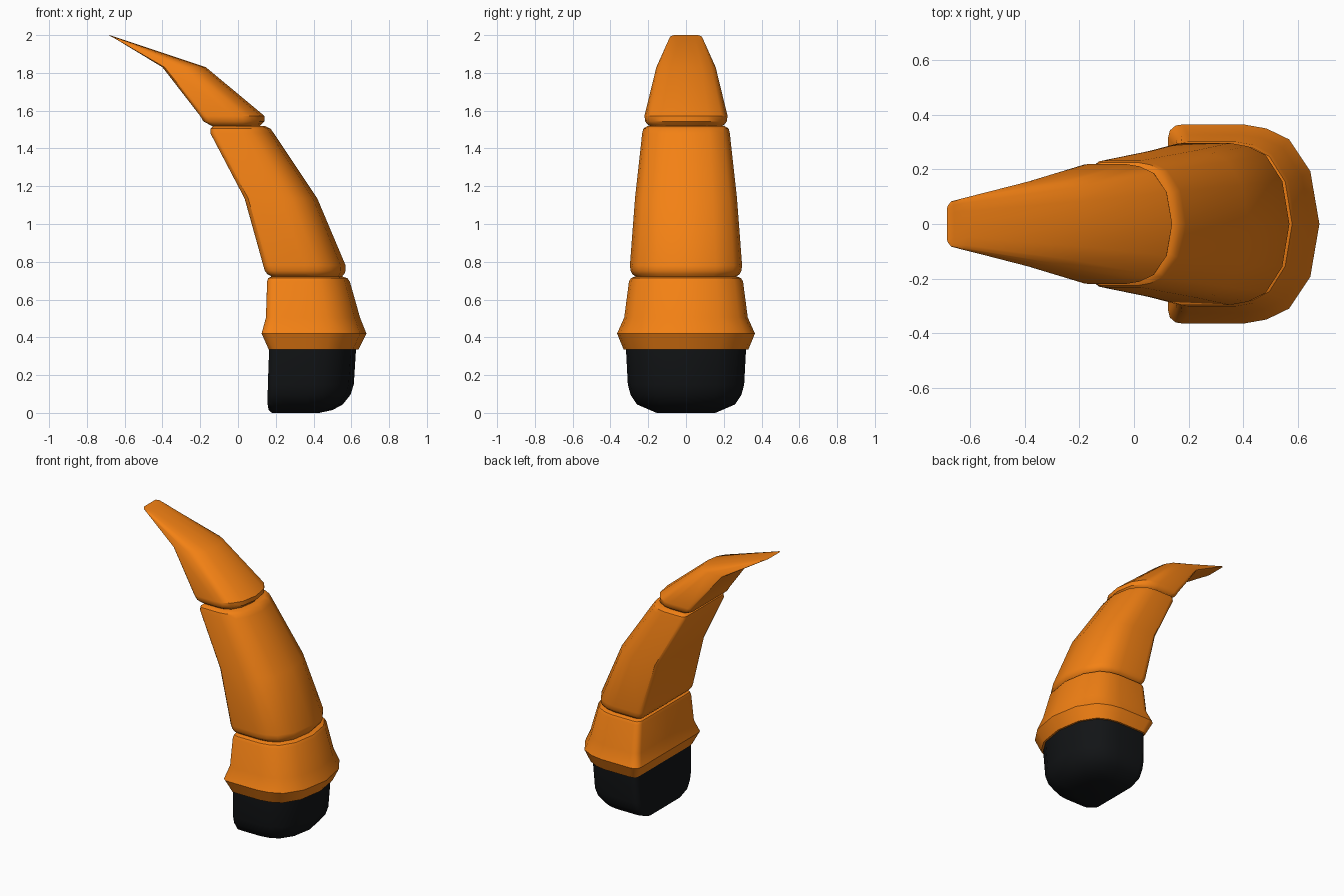
import bpy, bmesh, math

# Half of the D-shaped cross-section: u runs flat side -> rounded side, v is half-width
HALF = [(0.0, 0.0), (0.0, 0.87), (0.012, 0.94), (0.05, 0.99), (0.1, 1.0), (0.5, 1.0),
        (0.65, 0.96), (0.8, 0.85), (0.94, 0.53), (1.0, 0.0)]
SECTION = HALF + [(u, -v) for u, v in reversed(HALF[1:-1])]


def material(name, color):
    m = bpy.data.materials.new(name)
    m.diffuse_color = (*color, 1)
    return m


def loft(name, rings, mat):
    """Skin a stack of D sections given as (z, x_flat, x_round, half_width)."""
    bm = bmesh.new()
    loops = [[bm.verts.new((x0 + u * (x1 - x0), v * w, z)) for u, v in SECTION]
             for z, x0, x1, w in rings]
    n = len(SECTION)
    for a, b in zip(loops, loops[1:]):
        for i in range(n):
            j = (i + 1) % n
            bm.faces.new((a[i], a[j], b[j], b[i]))
    bm.faces.new(loops[0])
    bm.faces.new(loops[-1])
    bmesh.ops.recalc_face_normals(bm, faces=bm.faces)
    mesh = bpy.data.meshes.new(name)
    bm.to_mesh(mesh)
    bm.free()
    mesh.materials.append(mat)
    ob = bpy.data.objects.new(name, mesh)
    bpy.context.collection.objects.link(ob)
    bpy.ops.object.select_all(action='DESELECT')
    ob.select_set(True)
    bpy.context.view_layer.objects.active = ob
    bpy.ops.object.shade_smooth_by_angle(angle=math.radians(35))
    return ob


orange = material("orange", (0.9, 0.22, 0.007))
black = material("black", (0.006, 0.007, 0.008))

# Dark rounded plug at the bottom
loft("base_plug", [(0.0, 0.18, 0.43, 0.155), (0.015, 0.162, 0.50, 0.19),
                   (0.045, 0.157, 0.555, 0.26), (0.095, 0.157, 0.595, 0.293),
                   (0.15, 0.158, 0.613, 0.308), (0.34, 0.165, 0.625, 0.318)], black)

# Flared collar
loft("collar", [(0.335, 0.163, 0.637, 0.33), (0.42, 0.125, 0.68, 0.365),
                (0.505, 0.148, 0.646, 0.327), (0.695, 0.154, 0.592, 0.302),
                (0.713, 0.16, 0.58, 0.292), (0.723, 0.18, 0.55, 0.268)], orange)

# Long middle segment
loft("middle_segment", [(0.721, 0.18, 0.55, 0.265), (0.735, 0.155, 0.562, 0.285),
                        (0.752, 0.142, 0.57, 0.293), (0.78, 0.134, 0.57, 0.297),
                        (1.135, 0.035, 0.42, 0.27), (1.48, -0.146, 0.19, 0.232),
                        (1.505, -0.146, 0.172, 0.226), (1.518, -0.13, 0.145, 0.205)], orange)

# Pointed tip, leaning to a thin blunt edge
loft("tip_segment", [(1.514, -0.13, 0.11, 0.185), (1.528, -0.155, 0.125, 0.205),
                     (1.543, -0.183, 0.14, 0.216), (1.572, -0.2, 0.14, 0.22),
                     (1.83, -0.40, -0.17, 0.157), (1.975, -0.64, -0.605, 0.092),
                     (1.993, -0.672, -0.659, 0.083), (2.0, -0.685, -0.68, 0.065)], orange)
